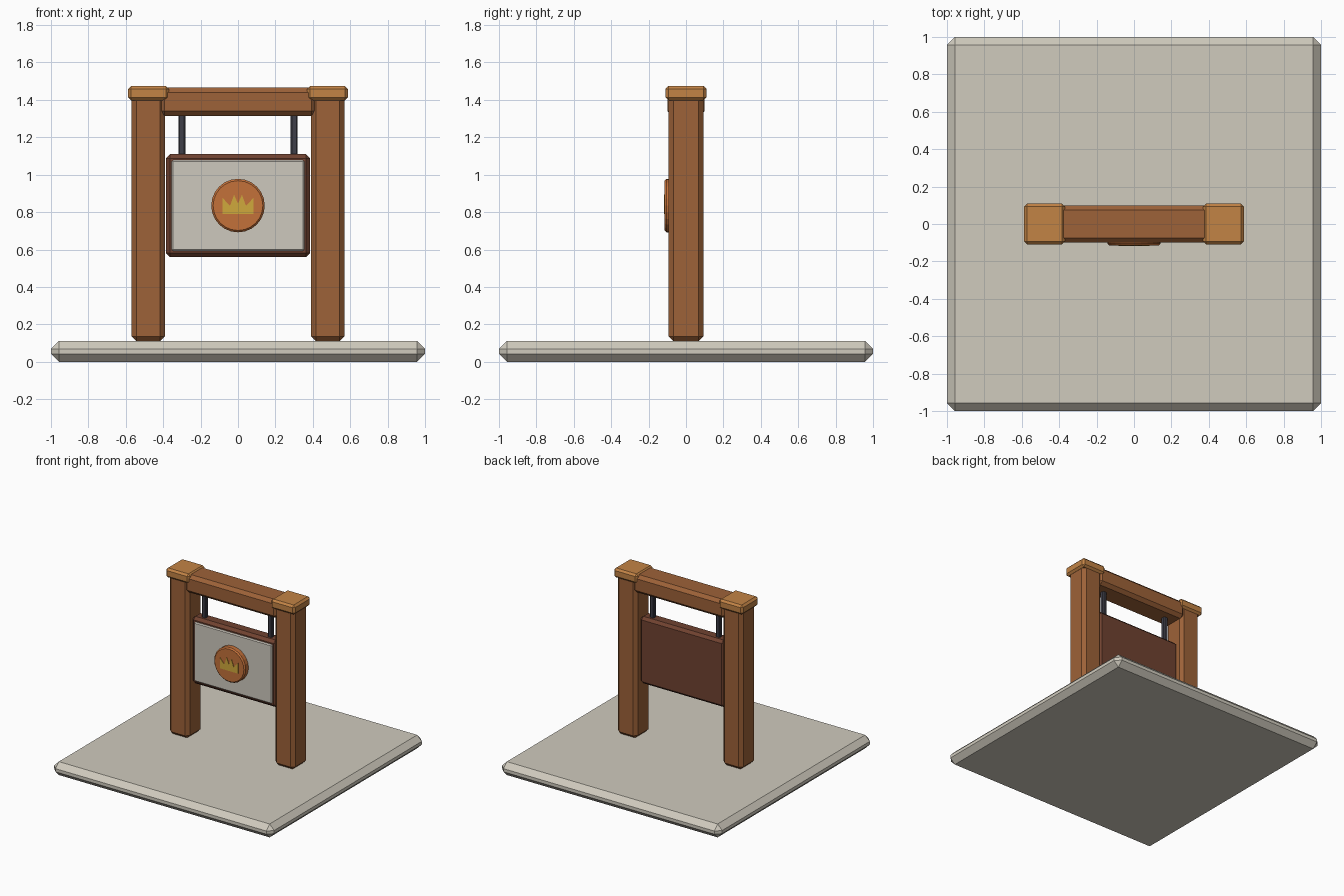
import bpy, bmesh, math

if "Cube" in bpy.data.objects:
    bpy.data.objects.remove(bpy.data.objects["Cube"])


def material(name, r, g, b):
    # sRGB bytes to linear diffuse colour
    def lin(c):
        c /= 255
        return c / 12.92 if c <= 0.04045 else ((c + 0.055) / 1.055) ** 2.4
    m = bpy.data.materials.new(name)
    m.diffuse_color = (lin(r), lin(g), lin(b), 1)
    m.use_nodes = True
    m.node_tree.nodes["Principled BSDF"].inputs["Base Color"].default_value = m.diffuse_color
    return m


STONE = material("pale stone", 208, 203, 190)
WOOD = material("warm wood", 157, 98, 56)
CAP_WOOD = material("light wood", 194, 131, 69)
DARK_WOOD = material("dark wood", 112, 66, 48)
PANEL = material("cream panel", 206, 201, 190)
IRON = material("dark iron", 62, 62, 72)
COPPER = material("copper", 196, 113, 58)
GOLD = material("gold", 208, 168, 60)


def finish(name, bm, mat, bevel=0.0):
    bmesh.ops.recalc_face_normals(bm, faces=bm.faces)
    mesh = bpy.data.meshes.new(name)
    bm.to_mesh(mesh)
    bm.free()
    mesh.materials.append(mat)
    ob = bpy.data.objects.new(name, mesh)
    bpy.context.collection.objects.link(ob)
    if bevel:
        mod = ob.modifiers.new("chamfer", 'BEVEL')
        mod.width = bevel
        mod.segments = 1
        mod.limit_method = 'ANGLE'
        mod.angle_limit = math.radians(50)
    return ob


def box(name, x, y, z, mat, bevel=0.0):
    """Chamfered box from (min, max) ranges on each axis."""
    bm = bmesh.new()
    bmesh.ops.create_cube(bm, size=1)
    for v in bm.verts:
        v.co = [r[0] if c < 0 else r[1] for c, r in zip(v.co, (x, y, z))]
    return finish(name, bm, mat, bevel)


def plate(name, outline, y_front, y_back, mat, bevel=0.0):
    """Outline in x and z, extruded along y."""
    bm = bmesh.new()
    face = bm.faces.new([bm.verts.new((x, y_front, z)) for x, z in outline])
    ext = bmesh.ops.extrude_face_region(bm, geom=[face])
    for v in ext["geom"]:
        if isinstance(v, bmesh.types.BMVert):
            v.co.y = y_back
    return finish(name, bm, mat, bevel)


# Ground slab
box("base_slab", (-1, 1), (-1, 1), (0, 0.11), STONE, 0.042)

# Posts, caps and hanging rods on both sides
for side, s in (("left", -1), ("right", 1)):
    def span(a, b):
        return tuple(sorted((s * a, s * b)))
    box(side + "_post", span(0.39, 0.57), (-0.093, 0.093), (0.11, 1.44), WOOD, 0.026)
    box(side + "_post_cap", span(0.37, 0.587), (-0.109, 0.109), (1.398, 1.475), CAP_WOOD, 0.016)
    box(side + "_hanging_rod", span(0.282, 0.318), (-0.018, 0.018), (1.09, 1.33), IRON, 0.006)

# Crossbeam
box("crossbeam", (-0.42, 0.42), (-0.1, 0.1), (1.315, 1.465), WOOD, 0.026)

# Sign board with its pale face
box("sign_board", (-0.386, 0.386), (-0.056, 0.056), (0.56, 1.11), DARK_WOOD, 0.022)
box("sign_panel", (-0.355, 0.355), (-0.068, -0.04), (0.592, 1.078), PANEL, 0.008)

# Round medallion
N = 24
ring = [(0.143 * math.cos(2 * math.pi * i / N), 0.835 + 0.143 * math.sin(2 * math.pi * i / N))
        for i in range(N)]
plate("medallion", ring, -0.114, -0.055, COPPER, 0.01)

# Crown ornament with four points
half = [(0.083, 0.79), (0.083, 0.877), (0.043, 0.833), (0.021, 0.893)]
crown = half + [(0, 0.845)] + [(-x, z) for x, z in reversed(half)]
plate("crown_ornament", crown, -0.118, -0.11, GOLD)
